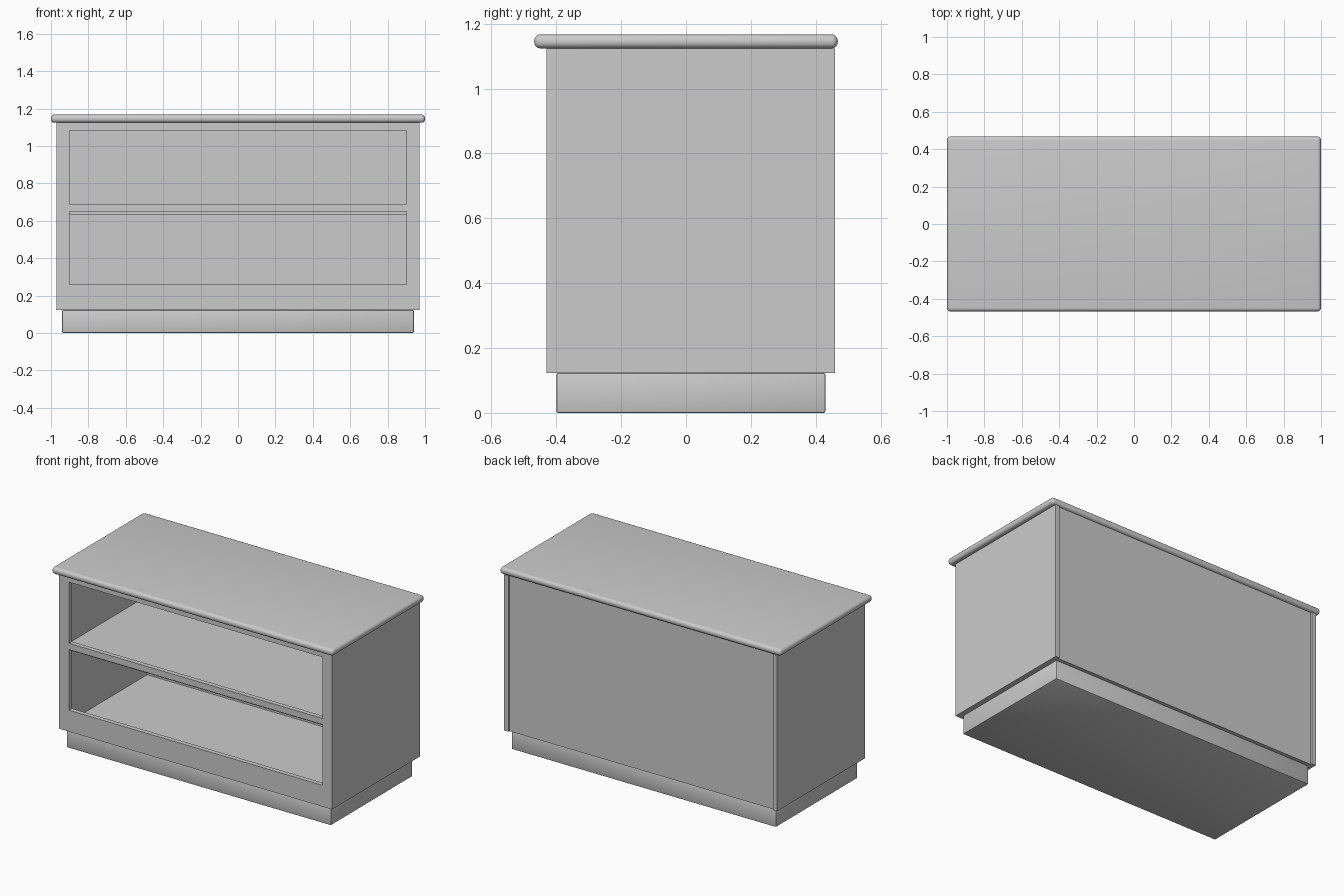
import bpy, bmesh

if "Cube" in bpy.data.objects:
    bpy.data.objects.remove(bpy.data.objects["Cube"])


def box(name, x0, x1, y0, y1, z0, z1, bevel=0.0, segments=1):
    """Axis-aligned box between limits, optionally with rounded edges."""
    bm = bmesh.new()
    bmesh.ops.create_cube(bm, size=1)
    for v in bm.verts:
        v.co = ((x0 + x1) / 2 + v.co.x * (x1 - x0),
                (y0 + y1) / 2 + v.co.y * (y1 - y0),
                (z0 + z1) / 2 + v.co.z * (z1 - z0))
    if bevel:
        bmesh.ops.bevel(bm, geom=bm.edges[:], offset=bevel, segments=segments,
                        profile=0.5, affect='EDGES', clamp_overlap=True)
    mesh = bpy.data.meshes.new(name)
    bm.to_mesh(mesh)
    bm.free()
    obj = bpy.data.objects.new(name, mesh)
    bpy.context.collection.objects.link(obj)
    if segments > 1:
        bpy.ops.object.select_all(action='DESELECT')
        obj.select_set(True)
        bpy.context.view_layer.objects.active = obj
        bpy.ops.object.shade_smooth_by_angle()
    return obj


def front_frame(name, xs, zs, y0, y1, holes):
    """Grid of faces with openings left out, extruded to a solid frame."""
    bm = bmesh.new()
    grid = [[bm.verts.new((x, y0, z)) for x in xs] for z in zs]
    for j in range(len(zs) - 1):
        for i in range(len(xs) - 1):
            if (i, j) not in holes:
                bm.faces.new((grid[j][i], grid[j][i + 1],
                              grid[j + 1][i + 1], grid[j + 1][i]))
    ext = bmesh.ops.extrude_face_region(bm, geom=bm.faces[:], use_keep_orig=True)
    for v in ext["geom"]:
        if isinstance(v, bmesh.types.BMVert):
            v.co.y = y1
    bmesh.ops.recalc_face_normals(bm, faces=bm.faces[:])
    mesh = bpy.data.meshes.new(name)
    bm.to_mesh(mesh)
    bm.free()
    obj = bpy.data.objects.new(name, mesh)
    bpy.context.collection.objects.link(obj)
    return obj


W, T = 0.97, 0.03            # body half width, board thickness
FRONT, BACK = -0.43, 0.46
BOTTOM, TOP = 0.123, 1.124
INNER = W - T

# Plinth and rounded worktop
box("plinth", -0.94, 0.94, -0.40, 0.43, 0.0, BOTTOM, bevel=0.006, segments=2)
box("worktop", -1.0, 1.0, -0.468, 0.468, TOP, 1.167, bevel=0.0195, segments=5)

# Front frame with two openings
front_frame("front_frame", (-W, -0.9, 0.9, W),
            (BOTTOM, 0.26, 0.65, 0.69, 1.083, TOP),
            FRONT, FRONT + T, {(1, 1), (1, 3)})

# Side panels
for side, name in ((-1, "left_panel"), (1, "right_panel")):
    x0, x1 = sorted((side * INNER, side * W))
    box(name, x0, x1, FRONT + T, BACK, BOTTOM, TOP)

# Slightly recessed back, floor and middle shelf
box("back_panel", -INNER, INNER, BACK - 0.04, BACK - 0.01, BOTTOM, TOP)
for name, z in (("floor_panel", BOTTOM), ("middle_shelf", 0.63)):
    box(name, -INNER, INNER, FRONT + T, BACK - 0.04, z, z + T)
